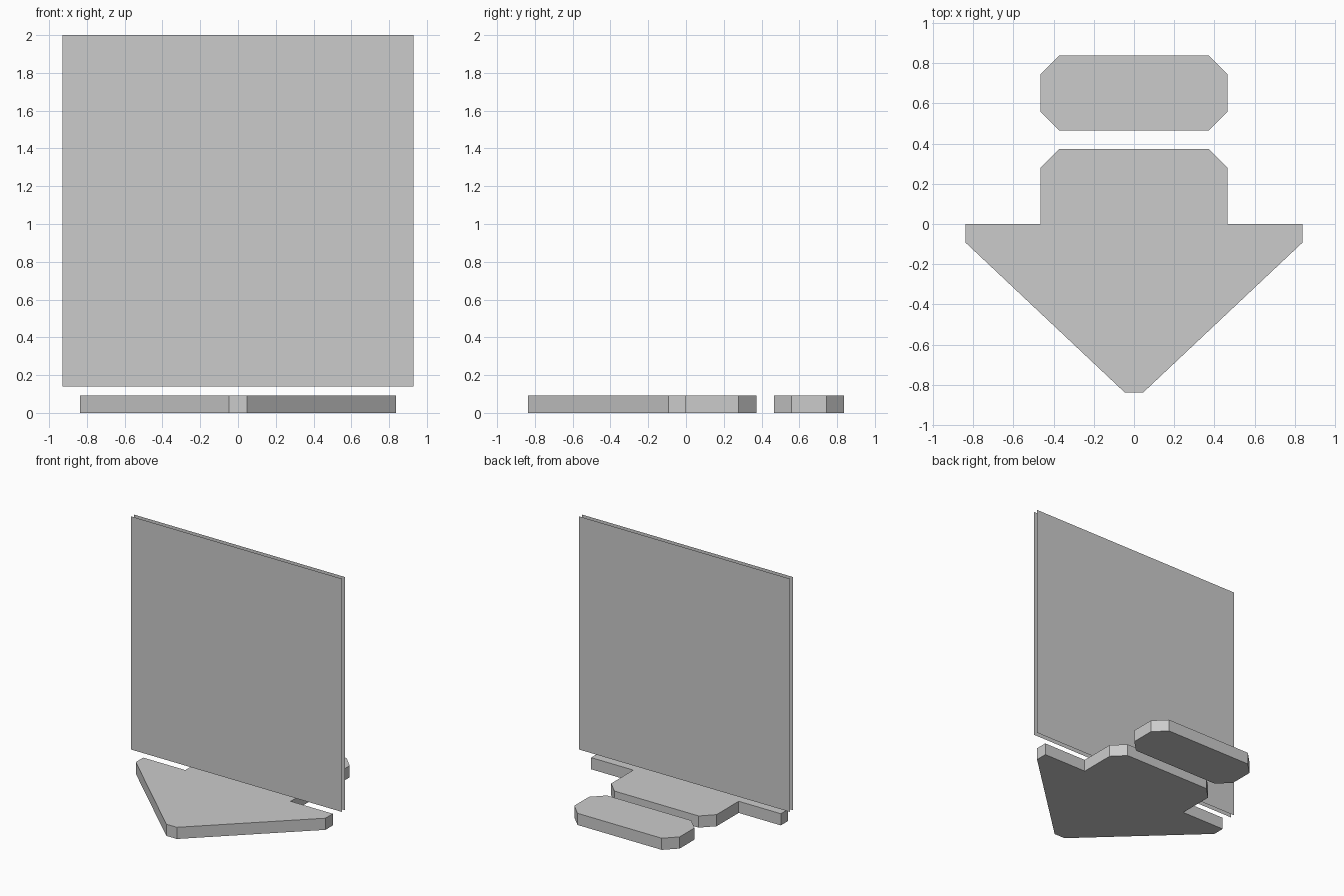
import bpy, bmesh

cube = bpy.data.objects.get("Cube")
if cube:
    bpy.data.objects.remove(cube, do_unlink=True)

U = 2 / 21.5        # one design unit
THICK = 1.0         # thickness of the floor pieces
GAP = 0.2           # half the distance between the two panel sheets

grey = bpy.data.materials.new("light grey")
grey.use_nodes = True
grey.diffuse_color = (0.6, 0.6, 0.6, 1)
grey.node_tree.nodes["Principled BSDF"].inputs["Base Color"].default_value = (0.6, 0.6, 0.6, 1)


def finish(name, bm):
    """Turn a bmesh in design units into a coloured object."""
    bmesh.ops.scale(bm, vec=(U, U, U), verts=bm.verts)
    mesh = bpy.data.meshes.new(name)
    bm.to_mesh(mesh)
    bm.free()
    mesh.materials.append(grey)
    obj = bpy.data.objects.new(name, mesh)
    bpy.context.collection.objects.link(obj)
    return obj


def floor_plate(name, half):
    """Mirror a right-hand half outline across x = 0 and extrude it upward."""
    outline = half + [(-x, y) for x, y in reversed(half)]
    bm = bmesh.new()
    face = bm.faces.new([bm.verts.new((x, y, 0)) for x, y in outline])
    top = bmesh.ops.extrude_face_region(bm, geom=[face], use_keep_orig=True)["geom"]
    bmesh.ops.translate(bm, vec=(0, 0, THICK),
                        verts=[g for g in top if isinstance(g, bmesh.types.BMVert)])
    bmesh.ops.recalc_face_normals(bm, faces=bm.faces)
    return finish(name, bm)


def sheet(name, side):
    """Upright square sheet facing the given y direction."""
    y = side * GAP
    corners = [(-10, y, 1.5), (10, y, 1.5), (10, y, 21.5), (-10, y, 21.5)]
    if side > 0:
        corners.reverse()
    bm = bmesh.new()
    bm.faces.new([bm.verts.new(c) for c in corners])
    return finish(name, bm)


# Arrow pointing to the front, with a separate chamfered bar behind it
floor_plate("arrow", [(0.5, -9), (9, -1), (9, 0), (5, 0), (5, 3), (4, 4)])
floor_plate("tail_bar", [(4, 5), (5, 6), (5, 8), (4, 9)])

# Two open sheets standing back to back above the arrow
sheet("front_panel", -1)
sheet("back_panel", 1)
